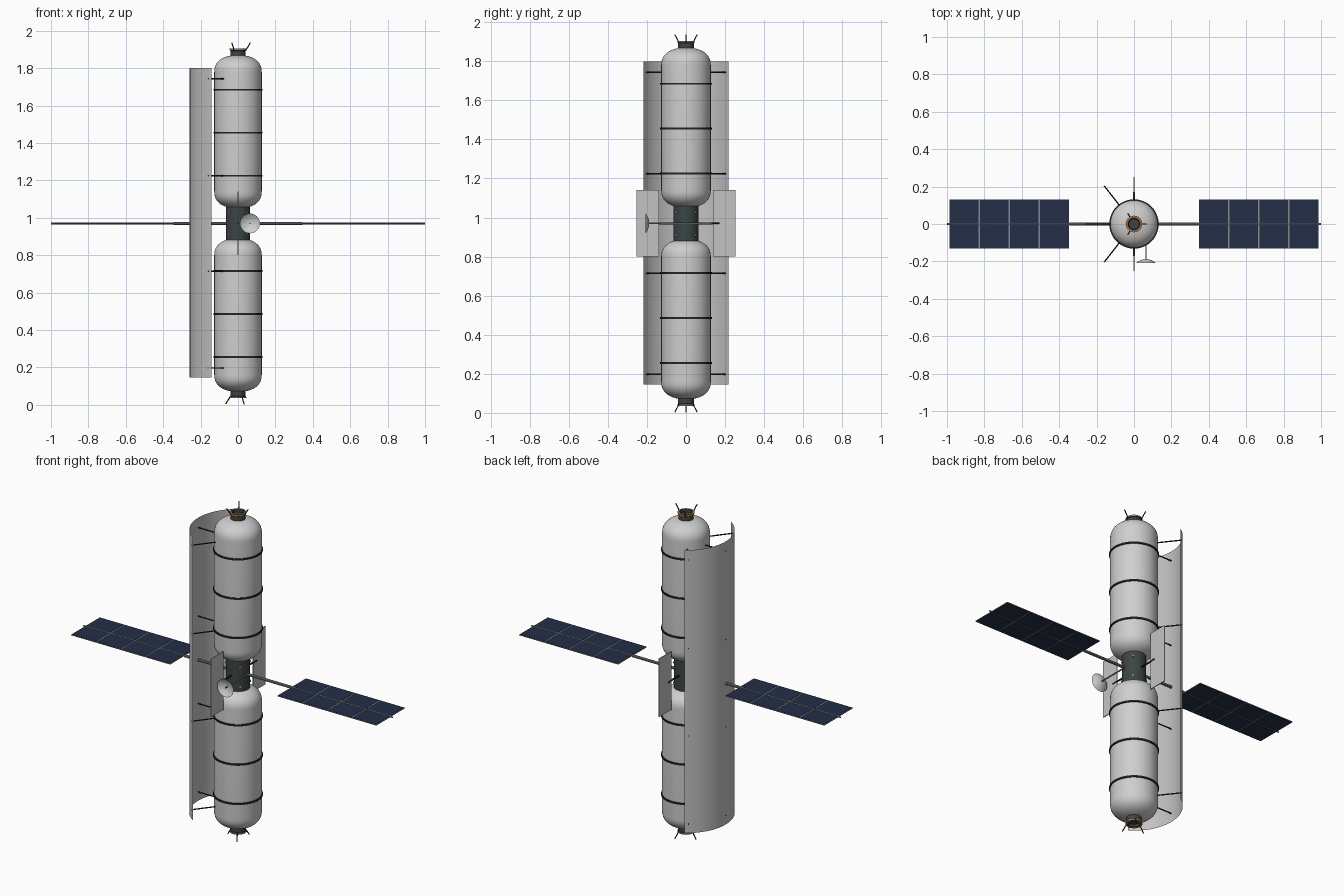
import bpy, bmesh, math
from mathutils import Vector

if "Cube" in bpy.data.objects:
    bpy.data.objects.remove(bpy.data.objects["Cube"])

def mat(name, r, g, b):
    m = bpy.data.materials.new(name)
    m.diffuse_color = (r, g, b, 1)
    m.use_nodes = True
    m.node_tree.nodes["Principled BSDF"].inputs["Base Color"].default_value = m.diffuse_color
    return m

HULL = mat("hull_light_grey", 0.62, 0.62, 0.62)
SHEET = mat("shield_grey", 0.55, 0.55, 0.55)
CORE = mat("core_dark_green_grey", 0.045, 0.06, 0.058)
BAND = mat("band_black", 0.015, 0.018, 0.02)
CELL = mat("solar_navy", 0.017, 0.028, 0.065)
METAL = mat("metal_grey", 0.25, 0.25, 0.25)
ORANGE = mat("seal_orange", 0.6, 0.2, 0.05)
ZC = 0.97  # height of the central core

def add(name, bm, m, smooth=True):
    me = bpy.data.meshes.new(name)
    bm.to_mesh(me)
    bm.free()
    me.materials.append(m)
    ob = bpy.data.objects.new(name, me)
    bpy.context.collection.objects.link(ob)
    if smooth:
        bpy.ops.object.select_all(action='DESELECT')
        ob.select_set(True)
        bpy.context.view_layer.objects.active = ob
        bpy.ops.object.shade_smooth_by_angle(angle=math.radians(35))
    return ob

def lathe(name, prof, m, n=48):
    """Revolve (radius, z) points round the z axis."""
    bm = bmesh.new()
    vs = [bm.verts.new((r, 0, z)) for r, z in prof]
    es = [bm.edges.new(p) for p in zip(vs, vs[1:])]
    bmesh.ops.spin(bm, geom=vs + es, axis=(0, 0, 1), cent=(0, 0, 0),
                   angle=math.tau, steps=n, use_duplicate=False)
    bmesh.ops.remove_doubles(bm, verts=bm.verts, dist=1e-5)
    bmesh.ops.recalc_face_normals(bm, faces=bm.faces)
    return add(name, bm, m)

def rod(name, a, b, r, m, n=10):
    a, b = Vector(a), Vector(b)
    bm = bmesh.new()
    bmesh.ops.create_cone(bm, cap_ends=True, segments=n, radius1=r, radius2=r, depth=(b - a).length)
    ob = add(name, bm, m)
    ob.location = (a + b) / 2
    ob.rotation_euler = (b - a).to_track_quat('Z', 'Y').to_euler()
    return ob

def box(name, c, s, m):
    bm = bmesh.new()
    bmesh.ops.create_cube(bm, size=1)
    bmesh.ops.scale(bm, vec=s, verts=bm.verts)
    bmesh.ops.translate(bm, vec=c, verts=bm.verts)
    return add(name, bm, m, False)

def polar(r, deg, z):
    a = math.radians(deg)
    return (r * math.cos(a), r * math.sin(a), z)

# Two tanks with rounded ends, each with three bands
R, H = 0.127, 0.09
def dome(z, sign):
    pts = []
    for i in range(13):
        t = i / 12 * math.pi / 2
        pts.append((R * math.sin(t) ** 0.87, z + sign * H * math.cos(t) ** 0.87 if i < 12 else z))
    return pts

for label, z0, z1, bands in (("lower", 0.07, 0.89, (0.255, 0.485, 0.715)),
                             ("upper", 1.05, 1.87, (1.225, 1.455, 1.685))):
    lathe(label + "_tank", dome(z0 + H, -1) + dome(z1 - H, 1)[::-1], HULL)
    for z in bands:
        lathe(label + "_band", [(0.122, z - 0.005), (0.132, z - 0.005), (0.132, z + 0.005),
                                (0.122, z + 0.005), (0.122, z - 0.005)], BAND)

# Central core with studs
lathe("core", [(0, 0.87), (0.064, 0.87), (0.064, 1.07), (0, 1.07)], CORE, 32)
for z in (0.91, 1.028):
    for k in range(4):
        d = 45 + 90 * k
        rod("core_stud", polar(0.06, d, z), polar(0.068, d, z), 0.006, METAL)

# Docking ports at both ends: collar, seal ring, three splayed prongs
for label, s, turn in (("top", 1, 0), ("bottom", -1, 180)):
    def z(v):
        return ZC + s * (v - ZC)
    lathe(label + "_port", [(0, z(1.85)), (0.04, z(1.85)), (0.04, z(1.893)), (0.043, z(1.895)),
                            (0.043, z(1.902)), (0.03, z(1.902)), (0.028, z(1.89)), (0, z(1.89))], CORE, 32)
    lathe(label + "_seal_ring", [(0.036, z(1.897)), (0.0445, z(1.897)), (0.0445, z(1.904)),
                                 (0.036, z(1.904)), (0.036, z(1.897))], ORANGE, 32)
    for k in range(3):
        d = turn + 120 * k
        rod(label + "_prong", polar(0.04, d, z(1.893)), polar(0.066, d, z(1.936)), 0.003, BAND, 8)

# Curved sun shield, a thin sheet round the -x side
bm = bmesh.new()
N, half = 32, 57
cols = []
for i in range(N + 1):
    d = 180 - half + 2 * half * i / N
    cols.append([bm.verts.new(polar(0.258, d, h)) for h in (0.145, 1.8)])
for a, b in zip(cols, cols[1:]):
    bm.faces.new((a[0], b[0], b[1], a[1]))
add("sun_shield", bm, SHEET)

# Shield struts
for h in (0.197, 0.714, 1.225, 1.743):
    for d in (128, 180, 232):
        rod("shield_strut", polar(0.115, d, h), polar(0.259, d, h), 0.0035, BAND, 8)

# Solar wings: mast, spar, frame, cells on both faces
for side in (-1, 1):
    rod("solar_mast", (side * 0.05, 0, ZC), (side * 0.345, 0, ZC), 0.008, METAL)
    rod("solar_spar", (side * 0.34, 0, ZC), (side * 1.0, 0, ZC), 0.0045, METAL)
    box("solar_frame", (side * 0.667, 0, ZC), (0.64, 0.264, 0.004), METAL)
    w = 0.64 / 4
    for i in range(4):
        for row in (-1, 1):
            box("solar_cell", (side * (0.347 + w * (i + 0.5)), row * 0.0665, ZC),
                (w - 0.008, 0.125, 0.007), CELL)

# Radiator panels in front and behind, with arms
for side in (-1, 1):
    box("radiator_panel", (0, side * 0.195, ZC), (0.005, 0.115, 0.34), SHEET)
    rod("radiator_arm", (0, side * 0.05, ZC), (0, side * 0.172, ZC), 0.005, BAND)

# Dish antenna facing the front
dish = lathe("dish", [(0.053 * i / 8, 0.02 * (i / 8) ** 2) for i in range(9)], HULL, 32)
dish.rotation_euler = (math.pi / 2, 0, 0)
dish.location = (0.064, -0.188, ZC)
rod("dish_boom", (0.064, 0.0, ZC), (0.064, -0.19, ZC), 0.004, METAL)
rod("dish_feed", (0.064, -0.188, ZC), (0.064, -0.208, ZC), 0.003, BAND, 8)
